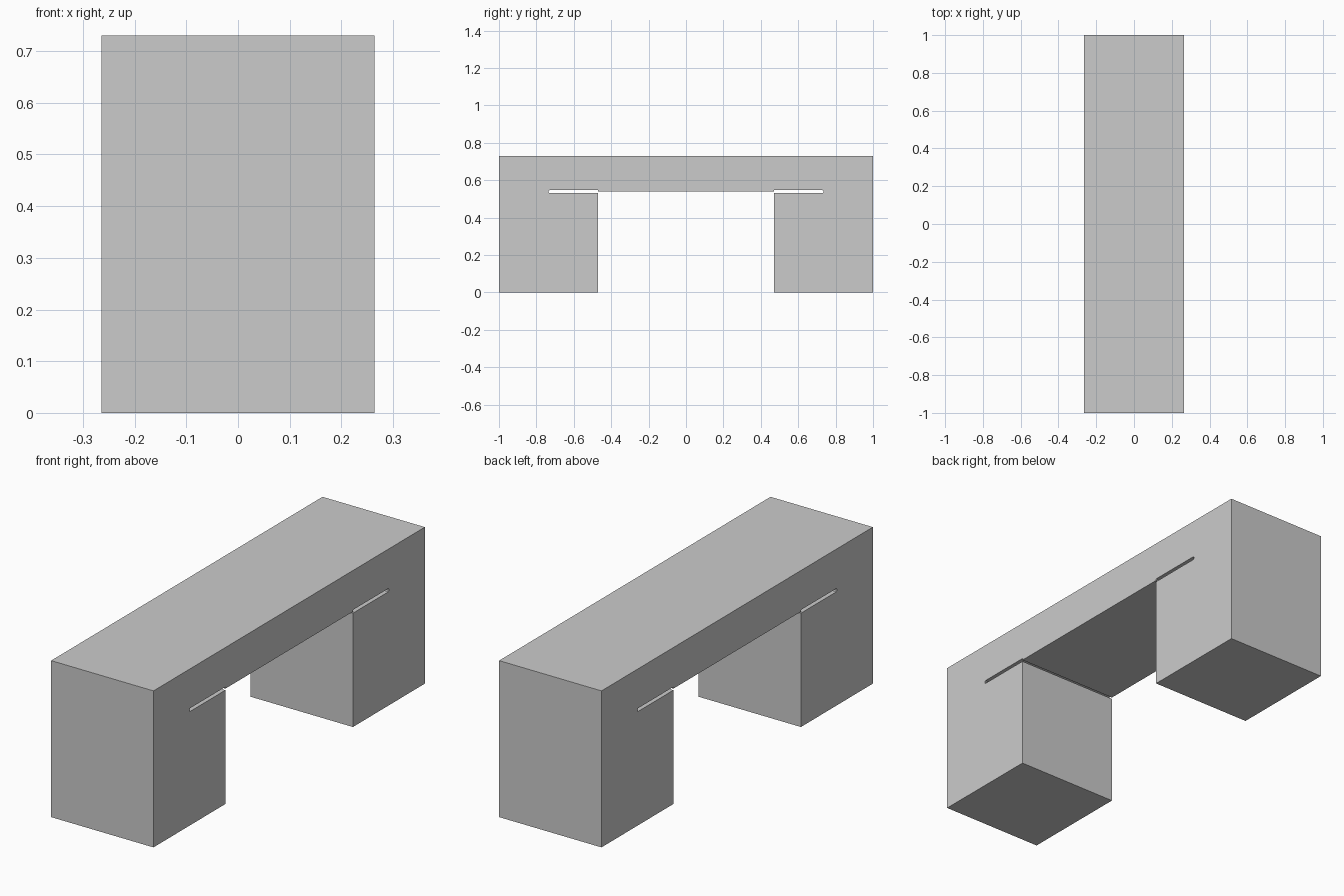
import bpy, bmesh
from mathutils import Vector

if "Cube" in bpy.data.objects:
    bpy.data.objects.remove(bpy.data.objects["Cube"])

HALF_WIDTH = 0.264
TOP = 0.73
UNDERSIDE = 0.538
LEG_INNER = 0.47
SLOT_END, SLOT_LOW, SLOT_HIGH = 0.735, 0.531, 0.546

# Half profile in (y, z): outer wall, leg, thin slot above the leg, beam underside
half = [
    (1.0, TOP), (1.0, 0.0), (LEG_INNER, 0.0), (LEG_INNER, SLOT_LOW),
    (SLOT_END - 0.004, SLOT_LOW), (SLOT_END, SLOT_LOW + 0.004),
    (SLOT_END, SLOT_HIGH - 0.004), (SLOT_END - 0.004, SLOT_HIGH),
    (LEG_INNER, SLOT_HIGH), (LEG_INNER, UNDERSIDE),
]
profile = half + [(-y, z) for y, z in reversed(half)]

# Bench body: mirrored profile extruded across the width
bm = bmesh.new()
face = bm.faces.new([bm.verts.new((-HALF_WIDTH, y, z)) for y, z in profile])
result = bmesh.ops.extrude_face_region(bm, geom=[face])
verts = [v for v in result["geom"] if isinstance(v, bmesh.types.BMVert)]
bmesh.ops.translate(bm, verts=verts, vec=Vector((2 * HALF_WIDTH, 0, 0)))
bmesh.ops.recalc_face_normals(bm, faces=bm.faces)

mesh = bpy.data.meshes.new("bench_body")
bm.to_mesh(mesh)
bm.free()
bpy.context.collection.objects.link(bpy.data.objects.new("bench_body", mesh))
